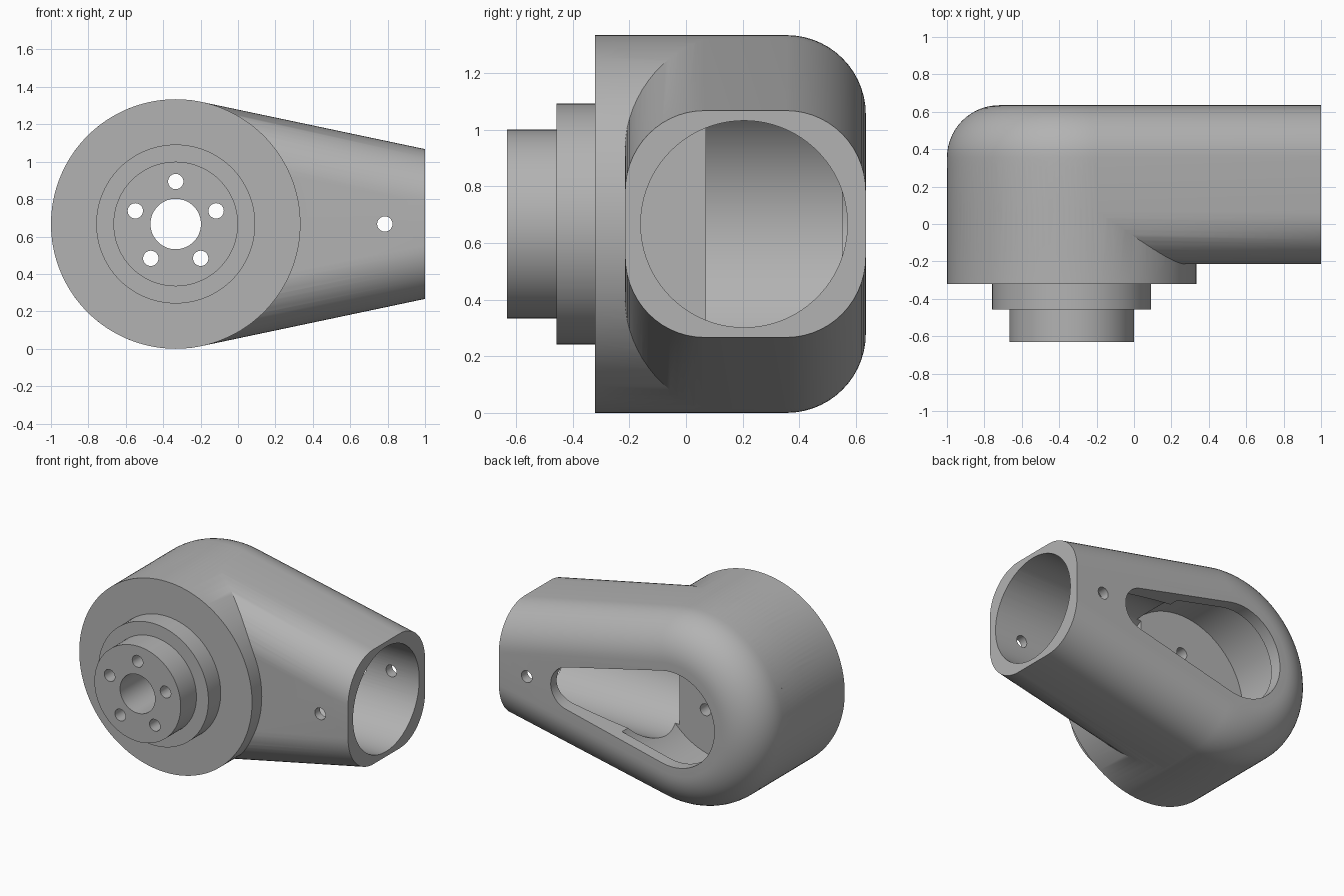
import bpy, bmesh
from math import sin, cos, pi, asin, tau

cube = bpy.data.objects.get("Cube")
if cube:
    bpy.data.objects.remove(cube, do_unlink=True)

AX, AZ = -0.333, 0.667      # hub axis
R = 0.667                   # disc radius
LEAN = 0.208                # taper angle of the arm
BACK, ARM_FRONT = 0.635, -0.215
FILLET = 0.28

metal = bpy.data.materials.new("satin grey metal")
metal.use_nodes = True
grey = (0.45, 0.45, 0.45, 1)
metal.diffuse_color = grey
metal.node_tree.nodes["Principled BSDF"].inputs["Base Color"].default_value = grey


def make(name, bm):
    bmesh.ops.recalc_face_normals(bm, faces=bm.faces)
    mesh = bpy.data.meshes.new(name)
    bm.to_mesh(mesh)
    bm.free()
    mesh.materials.append(metal)
    obj = bpy.data.objects.new(name, mesh)
    bpy.context.collection.objects.link(obj)
    return obj


def loft(name, rings):
    """Skin a stack of (y, outline) rings and cap both ends."""
    bm = bmesh.new()
    loops = [[bm.verts.new((x, y, z)) for x, z in pts] for y, pts in rings]
    n = len(loops[0])
    for a, b in zip(loops, loops[1:]):
        for i in range(n):
            j = (i + 1) % n
            bm.faces.new((a[i], a[j], b[j], b[i]))
    bm.faces.new(loops[0])
    bm.faces.new(loops[-1])
    return make(name, bm)


def arc(cx, r, start, end, n):
    return [(cx + r * cos(start + (end - start) * i / n),
             AZ + r * sin(start + (end - start) * i / n)) for i in range(n + 1)]


def circle(cx, r, n=96, cz=0):
    return [(x, z + cz) for x, z in arc(cx, r, 0, tau, n)[:-1]]


def rod(name, cx, r, y0, y1, n=96, cz=0):
    pts = circle(cx, r, n, cz)
    return loft(name, [(y0, pts), (y1, pts)])


def shell_outline(inset):
    """Round head with tangent sides running to the flat arm end."""
    r = R - inset
    half = r / cos(LEAN) - (1 - AX) * sin(LEAN) / cos(LEAN)
    head = arc(AX, r, pi / 2 - LEAN, 3 * pi / 2 + LEAN, 80)
    return head + [(1, AZ - half), (1, AZ + half)]


def boolean(target, tool, operation):
    mod = target.modifiers.new(operation.lower(), 'BOOLEAN')
    mod.operation, mod.solver, mod.object = operation, 'EXACT', tool
    bpy.ops.object.select_all(action='DESELECT')
    bpy.context.view_layer.objects.active = target
    target.select_set(True)
    bpy.ops.object.modifier_apply(modifier=mod.name)
    bpy.data.objects.remove(tool, do_unlink=True)


# Rounded arm and head, filleted front and back
STEPS = 14
rings = []
for i in range(STEPS + 1):
    t = pi / 2 * i / STEPS
    rings.append((ARM_FRONT + FILLET * (1 - sin(t)), FILLET * (1 - cos(t))))
rings = [(y, shell_outline(d)) for y, d in reversed(rings)]
mid = ARM_FRONT + BACK
rings += [(mid - y, pts) for y, pts in reversed(rings)]
body = loft("elbow_housing", rings)

# Stepped round flange and hub on the front
for name, r, y0, y1 in (("disc", R, -0.322, 0.3),
                        ("step", 0.425, -0.458, -0.2),
                        ("hub", 0.333, -0.632, -0.2)):
    boolean(body, rod(name, AX, r, y0, y1, 128), 'UNION')

# Bore along the arm
bore = rod("bore", 0, 0.365, -1.2, 0)
for v in bore.data.vertices:
    x, y, z = v.co
    v.co = (-y, x + 0.205, z)
boolean(body, bore, 'DIFFERENCE')

# Round chamber inside the head
boolean(body, rod("chamber", AX, 0.5, 0.07, 0.55), 'DIFFERENCE')

# Tapered window in the back
big, small, tip = 0.33, 0.15, 0.45
a = asin((big - small) / (tip - AX))
window = (arc(AX, big, pi / 2 - a, 3 * pi / 2 + a, 48)
          + arc(tip, small, -pi / 2 + a, pi / 2 - a, 28))
boolean(body, loft("window", [(0.4, window), (0.8, window)]), 'DIFFERENCE')

# Hub centre hole, bolt circle and the pin hole across the arm
boolean(body, rod("centre_hole", AX, 0.135, -0.8, 0.2, 64), 'DIFFERENCE')
for i in range(5):
    ang = pi / 2 + tau * i / 5
    boolean(body, rod("bolt_hole", AX + 0.227 * cos(ang), 0.041, -0.8, 0.2, 32,
                      0.227 * sin(ang)), 'DIFFERENCE')
boolean(body, rod("pin_hole", 0.785, 0.041, -0.5, 0.9, 32), 'DIFFERENCE')

bpy.ops.object.select_all(action='DESELECT')
body.select_set(True)
bpy.context.view_layer.objects.active = body
bpy.ops.object.shade_smooth_by_angle(angle=pi / 6)
